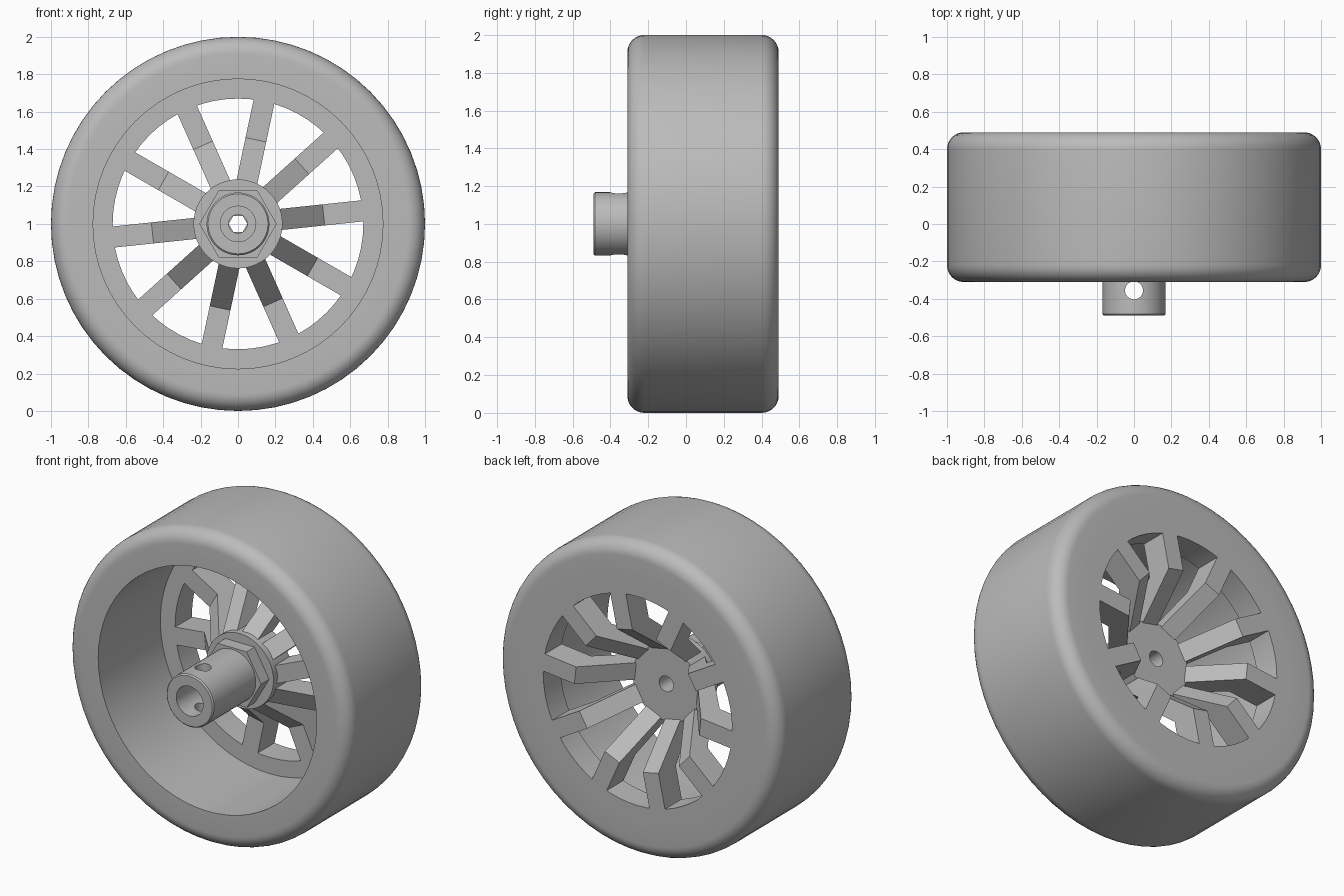
import bpy, bmesh
from math import cos, sin, pi, radians
from mathutils import Vector, Matrix

cube = bpy.data.objects.get("Cube")
if cube:
    bpy.data.objects.remove(cube, do_unlink=True)

AXLE = Vector((0, 0, 1))

grey = bpy.data.materials.new("plain grey")
grey.use_nodes = True
COLOUR = (0.5, 0.5, 0.5, 1)
grey.diffuse_color = COLOUR
grey.node_tree.nodes["Principled BSDF"].inputs["Base Color"].default_value = COLOUR


def finish(name, bm, smooth=True):
    """Turn a bmesh into a shaded object with the shared material."""
    bmesh.ops.recalc_face_normals(bm, faces=bm.faces)
    mesh = bpy.data.meshes.new(name)
    bm.to_mesh(mesh)
    bm.free()
    mesh.materials.append(grey)
    obj = bpy.data.objects.new(name, mesh)
    bpy.context.collection.objects.link(obj)
    if smooth:
        shade(obj)
    return obj


def activate(obj):
    bpy.ops.object.select_all(action='DESELECT')
    obj.select_set(True)
    bpy.context.view_layer.objects.active = obj


def shade(obj):
    activate(obj)
    bpy.ops.object.shade_smooth_by_angle(angle=radians(30))


def lathe(name, profile, steps=64, smooth=True):
    """Revolve a closed (radius, y) profile around the axle."""
    bm = bmesh.new()
    verts = [bm.verts.new(AXLE + Vector((r, y, 0))) for r, y in profile]
    edges = [bm.edges.new((v, verts[i - 1])) for i, v in enumerate(verts)]
    bmesh.ops.spin(bm, geom=verts + edges, cent=AXLE, axis=(0, 1, 0),
                   angle=2 * pi, steps=steps, use_merge=True)
    bmesh.ops.remove_doubles(bm, verts=bm.verts, dist=1e-5)
    return finish(name, bm, smooth)


# Tyre: wide band with rounded outer shoulders
FRONT, BACK, ROUND = -0.31, 0.49, 0.09


def shoulder(y, start):
    return [(1 - ROUND + ROUND * cos(a), y + ROUND * sin(a))
            for a in (start + i * pi / 16 for i in range(9))]


lathe("tyre", [(0.775, BACK), (0.775, FRONT)]
      + shoulder(FRONT + ROUND, -pi / 2) + shoulder(BACK - ROUND, 0))

# Rim ring set flush with the back of the tyre
RIM_FRONT = 0.32
lathe("rim", [(0.67, RIM_FRONT), (0.775, RIM_FRONT), (0.775, BACK), (0.67, BACK)])

# Hub drum with a narrow bore
BORE = 0.05
lathe("hub", [(BORE, 0.02), (0.238, 0.02), (0.238, 0.2), (BORE, 0.2)], 48)

# Hexagonal collar in front of the hub
lathe("hex_collar", [(BORE, -0.06), (0.207, -0.06), (0.207, 0.02), (BORE, 0.02)],
      6, smooth=False)

# Shaft socket: chamfered tube, counterbored from the front
shaft = lathe("shaft_socket", [
    (0.095, -0.49), (0.16, -0.49), (0.168, -0.482), (0.168, -0.06),
    (BORE, -0.06), (BORE, -0.2), (0.095, -0.2)], 48, smooth=False)

# Cross pin hole drilled vertically through the socket
bm = bmesh.new()
bmesh.ops.create_cone(bm, cap_ends=True, segments=32, radius1=0.048, radius2=0.048,
                      depth=0.6, matrix=Matrix.Translation((0, -0.355, 1)))
cutter = finish("pin_hole_cutter", bm, smooth=False)
cutter.hide_render = True
cut = shaft.modifiers.new("pin_hole", 'BOOLEAN')
cut.operation = 'DIFFERENCE'
cut.solver = 'EXACT'
cut.object = cutter
activate(shaft)
bpy.ops.object.modifier_apply(modifier=cut.name)
bpy.data.objects.remove(cutter, do_unlink=True)
shade(shaft)

# Ten bent spokes: flat near the rim, then sloping forward to the hub
SPOKES, WIDTH = 10, 0.113
SPOKE_PROFILE = [(0.22, 0.04), (0.46, RIM_FRONT), (0.672, RIM_FRONT),
                 (0.672, BACK), (0.445, BACK), (0.22, 0.2)]
for k in range(SPOKES):
    bm = bmesh.new()
    face = bm.faces.new([bm.verts.new((r, y, -WIDTH / 2)) for r, y in SPOKE_PROFILE])
    ext = bmesh.ops.extrude_face_region(bm, geom=[face])
    top = [g for g in ext["geom"] if isinstance(g, bmesh.types.BMVert)]
    bmesh.ops.translate(bm, verts=top, vec=(0, 0, WIDTH))
    angle = radians(6) + k * 2 * pi / SPOKES
    bm.transform(Matrix.Translation(AXLE) @ Matrix.Rotation(-angle, 4, 'Y'))
    finish(f"spoke_{k + 1}", bm, smooth=False)
